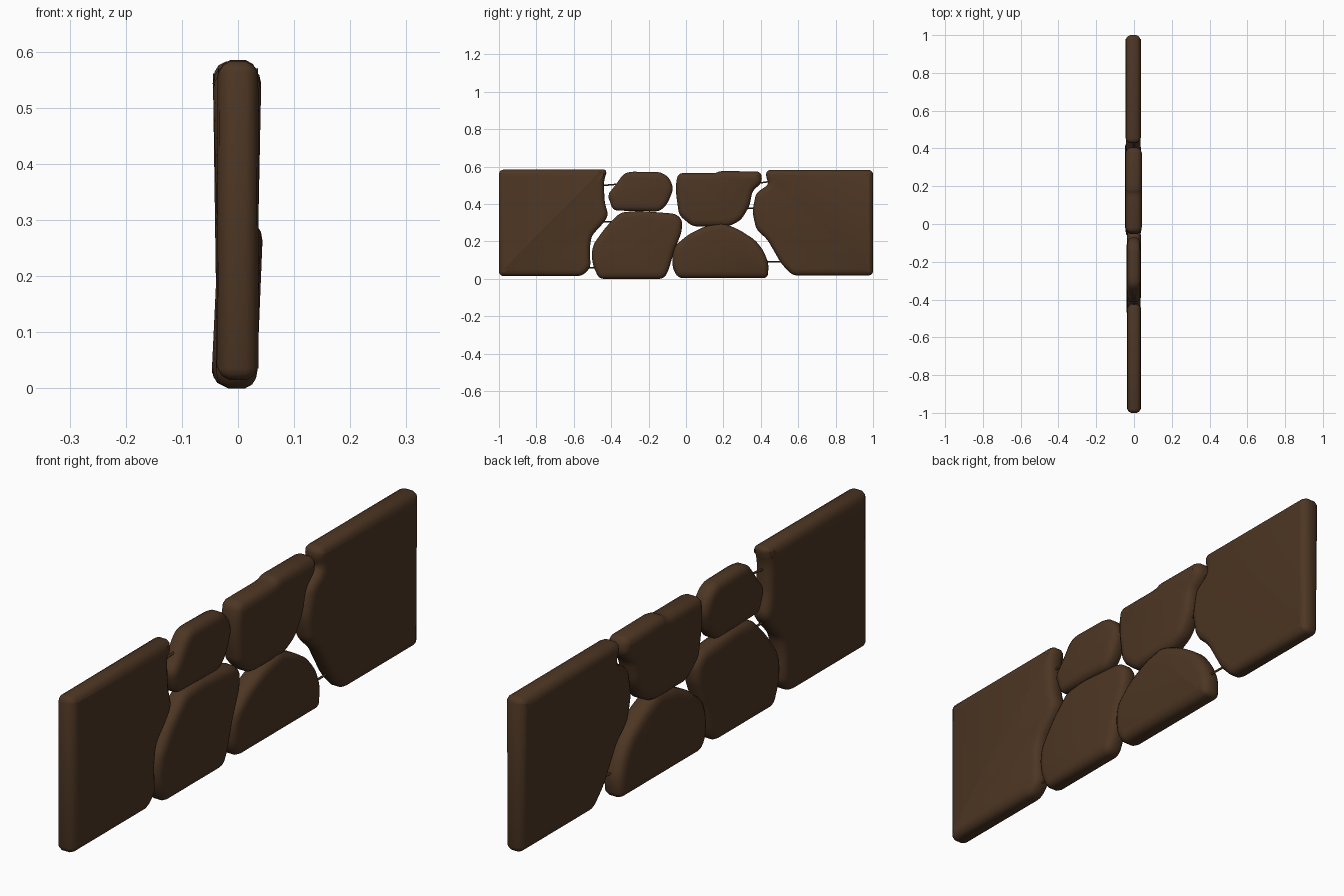
import bpy
import bmesh
from mathutils import Vector

default_cube = bpy.data.objects.get("Cube")
if default_cube:
    bpy.data.objects.remove(default_cube, do_unlink=True)

BROWN = (0.075, 0.037, 0.017, 1.0)
stone_material = bpy.data.materials.new("dark brown stone")
stone_material.use_nodes = True
stone_material.diffuse_color = BROWN
shader = stone_material.node_tree.nodes["Principled BSDF"]
shader.inputs["Base Color"].default_value = BROWN
shader.inputs["Roughness"].default_value = 0.9

# Rounded slab edge: (position through the thickness, inset from the outline)
EDGE = [(0, .034), (.04, .018), (.13, .007), (.3, 0),
        (.7, 0), (.87, .007), (.96, .018), (1, .034)]


def soften(outline, longest_cut=.014):
    """Clip every corner, keeping long sides straight."""
    result = []
    for i, point in enumerate(outline):
        for neighbour in (outline[i - 1], outline[(i + 1) % len(outline)]):
            side = neighbour - point
            cut = min(side.length * .27, longest_cut)
            result.append(point + side.normalized() * cut)
    return result


def outward_normals(outline):
    normals = []
    for i, point in enumerate(outline):
        along = outline[(i + 1) % len(outline)] - outline[i - 1]
        normals.append(Vector((along.y, -along.x)).normalized())
    return normals


def finish(name, bm, angle):
    bmesh.ops.recalc_face_normals(bm, faces=bm.faces)
    mesh = bpy.data.meshes.new(name)
    bm.to_mesh(mesh)
    bm.free()
    mesh.materials.append(stone_material)
    obj = bpy.data.objects.new(name, mesh)
    bpy.context.collection.objects.link(obj)
    bpy.ops.object.select_all(action='DESELECT')
    obj.select_set(True)
    bpy.context.view_layer.objects.active = obj
    bpy.ops.object.shade_smooth_by_angle(angle=angle)


def stone(name, points, right_face=(-.036, -.036), left_face=(.036, .036)):
    """Slab from a (y, z) outline; each face is given at its foot and its top."""
    outline = [Vector(p) for p in points]
    area = sum(a.cross(b) for a, b in zip(outline, outline[1:] + outline[:1]))
    if area < 0:
        outline.reverse()
    outline = soften(soften(outline), .007)
    normals = outward_normals(outline)
    foot = min(p.y for p in outline)
    height = max(p.y for p in outline) - foot
    bm = bmesh.new()
    rings = []
    for depth, inset in EDGE:
        ring = []
        for point, normal in zip(outline, normals):
            p = point - normal * inset
            up = (p.y - foot) / height
            low = right_face[0] + (right_face[1] - right_face[0]) * up
            high = left_face[0] + (left_face[1] - left_face[0]) * up
            ring.append(bm.verts.new((low + (high - low) * depth, p.x, p.y)))
        rings.append(ring)
    count = len(outline)
    for a, b in zip(rings, rings[1:]):
        for i in range(count):
            j = (i + 1) % count
            bm.faces.new((a[i], a[j], b[j], b[i]))
    bm.faces.new(rings[0])
    bm.faces.new(rings[-1])
    finish(name, bm, 1.0)


def rod(name, start, end, radius=.004):
    """Thin pin bridging the gap between two stones."""
    a, b = Vector((0, *start)), Vector((0, *end))
    bm = bmesh.new()
    bmesh.ops.create_cone(bm, cap_ends=True, segments=8, radius1=radius,
                          radius2=radius, depth=(b - a).length)
    turn = (b - a).to_track_quat('Z', 'Y')
    for vert in bm.verts:
        vert.co = turn @ vert.co + (a + b) / 2
    finish(name, bm, .9)


# End slabs
stone("front_slab", [
    (-1, .015), (-1, .583), (-.42, .585), (-.44, .52), (-.435, .41),
    (-.415, .34), (-.44, .3), (-.505, .23), (-.515, .16), (-.51, .06),
    (-.555, .015)], (-.038, -.036), (.037, .036))
stone("back_slab", [
    (.435, .583), (1, .582), (1, .018), (.57, .018), (.51, .08),
    (.435, .21), (.375, .265), (.355, .36), (.375, .46), (.445, .505),
    (.425, .55)], (-.037, -.045), (.032, .036))

# Upper middle stones
stone("upper_front_stone", [
    (-.42, .45), (-.385, .49), (-.335, .56), (-.3, .573), (-.13, .57),
    (-.085, .535), (-.067, .48), (-.1, .4), (-.14, .36), (-.39, .365)],
    (-.034, -.036), (.034, .034))
stone("upper_back_stone", [
    (-.053, .52), (-.04, .565), (.16, .565), (.18, .576), (.4, .574),
    (.408, .515), (.355, .47), (.34, .39), (.295, .315), (.23, .28),
    (.035, .28), (-.037, .34), (-.053, .45)], (-.037, -.046), (.036, .042))

# Lower middle stones
stone("lower_front_stone", [
    (-.505, .13), (-.495, .185), (-.43, .275), (-.35, .355), (-.25, .363),
    (-.055, .348), (-.02, .315), (-.023, .25), (-.065, .145), (-.095, .04),
    (-.12, 0), (-.465, 0), (-.497, .07)], (-.04, -.035), (.035, .036))
stone("lower_back_stone", [
    (-.075, .115), (-.06, .175), (.01, .235), (.1, .28), (.195, .3),
    (.285, .262), (.37, .207), (.415, .15), (.442, .08), (.437, .003),
    (-.04, .003), (-.07, .05)], (-.048, -.034), (.033, .045))

# Pins across the gaps
PINS = [((-.48, .496), (-.34, .508)), ((-.48, .306), (-.37, .304)),
        ((-.55, .058), (-.47, .06)), ((-.12, .186), (.02, .184)),
        ((.36, .507), (.48, .525)), ((.31, .378), (.4, .376)),
        ((.38, .092), (.56, .09))]
for number, (start, end) in enumerate(PINS, 1):
    rod(f"pin_{number}", start, end)
